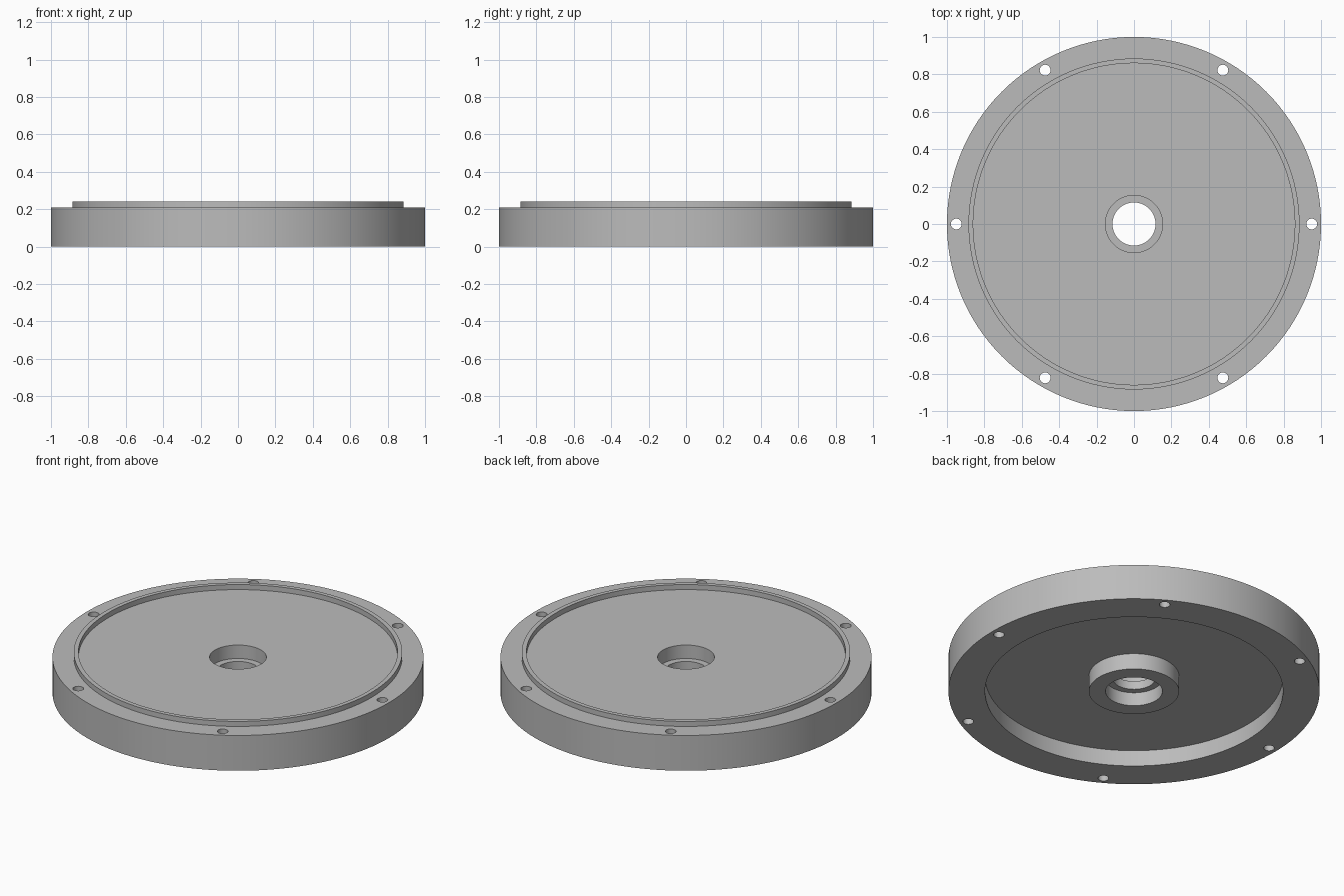
import bpy
import bmesh
from math import cos, sin, pi, radians

SEGMENTS = 128
HOLES = 6

cube = bpy.data.objects.get("Cube")
if cube:
    bpy.data.objects.remove(cube, do_unlink=True)

# Single grey material
grey = bpy.data.materials.new("plain grey")
grey.use_nodes = True
colour = (0.5, 0.5, 0.5, 1)
grey.diffuse_color = colour
grey.node_tree.nodes["Principled BSDF"].inputs["Base Color"].default_value = colour


def lathe(name, profile):
    """Turn a closed (radius, height) profile around the z axis."""
    bm = bmesh.new()
    rings = []
    for r, z in profile:
        rings.append([bm.verts.new((r * cos(2 * pi * i / SEGMENTS),
                                    r * sin(2 * pi * i / SEGMENTS), z))
                      for i in range(SEGMENTS)])
    for a, b in zip(rings, rings[1:] + rings[:1]):
        for i in range(SEGMENTS):
            j = (i + 1) % SEGMENTS
            bm.faces.new((a[i], a[j], b[j], b[i]))
    bmesh.ops.recalc_face_normals(bm, faces=bm.faces)
    mesh = bpy.data.meshes.new(name)
    bm.to_mesh(mesh)
    bm.free()
    mesh.materials.append(grey)
    obj = bpy.data.objects.new(name, mesh)
    bpy.context.collection.objects.link(obj)
    return obj


# Cover section: outer wall, locating lip, web, stepped bore, boss, underside recess
cover = lathe("flanged_cover", [
    (1.0, 0.0), (1.0, 0.21),
    (0.885, 0.21), (0.885, 0.24), (0.86, 0.24), (0.86, 0.21),
    (0.153, 0.21), (0.153, 0.13), (0.115, 0.13),
    (0.115, 0.08), (0.153, 0.08), (0.153, 0.0),
    (0.243, 0.0), (0.243, 0.095), (0.803, 0.095), (0.803, 0.0),
])

# Bolt holes around the rim
bm = bmesh.new()
for k in range(HOLES):
    made = bmesh.ops.create_cone(bm, cap_ends=True, segments=32,
                                 radius1=0.029, radius2=0.029, depth=1)
    angle = radians(360 / HOLES * k)
    bmesh.ops.translate(bm, verts=made["verts"],
                        vec=(0.95 * cos(angle), 0.95 * sin(angle), 0))
cutter_mesh = bpy.data.meshes.new("bolt_hole_cutter")
bm.to_mesh(cutter_mesh)
bm.free()
cutter_mesh.materials.append(grey)
cutter = bpy.data.objects.new("bolt_hole_cutter", cutter_mesh)
bpy.context.collection.objects.link(cutter)
cutter.hide_render = True

drill = cover.modifiers.new("bolt_holes", 'BOOLEAN')
drill.operation = 'DIFFERENCE'
drill.solver = 'EXACT'
drill.object = cutter

bpy.ops.object.select_all(action='DESELECT')
cover.select_set(True)
bpy.context.view_layer.objects.active = cover
bpy.ops.object.modifier_apply(modifier=drill.name)
bpy.data.objects.remove(cutter, do_unlink=True)

# Smooth round walls with crisp machined edges
bpy.ops.object.shade_smooth_by_angle(angle=radians(30))
